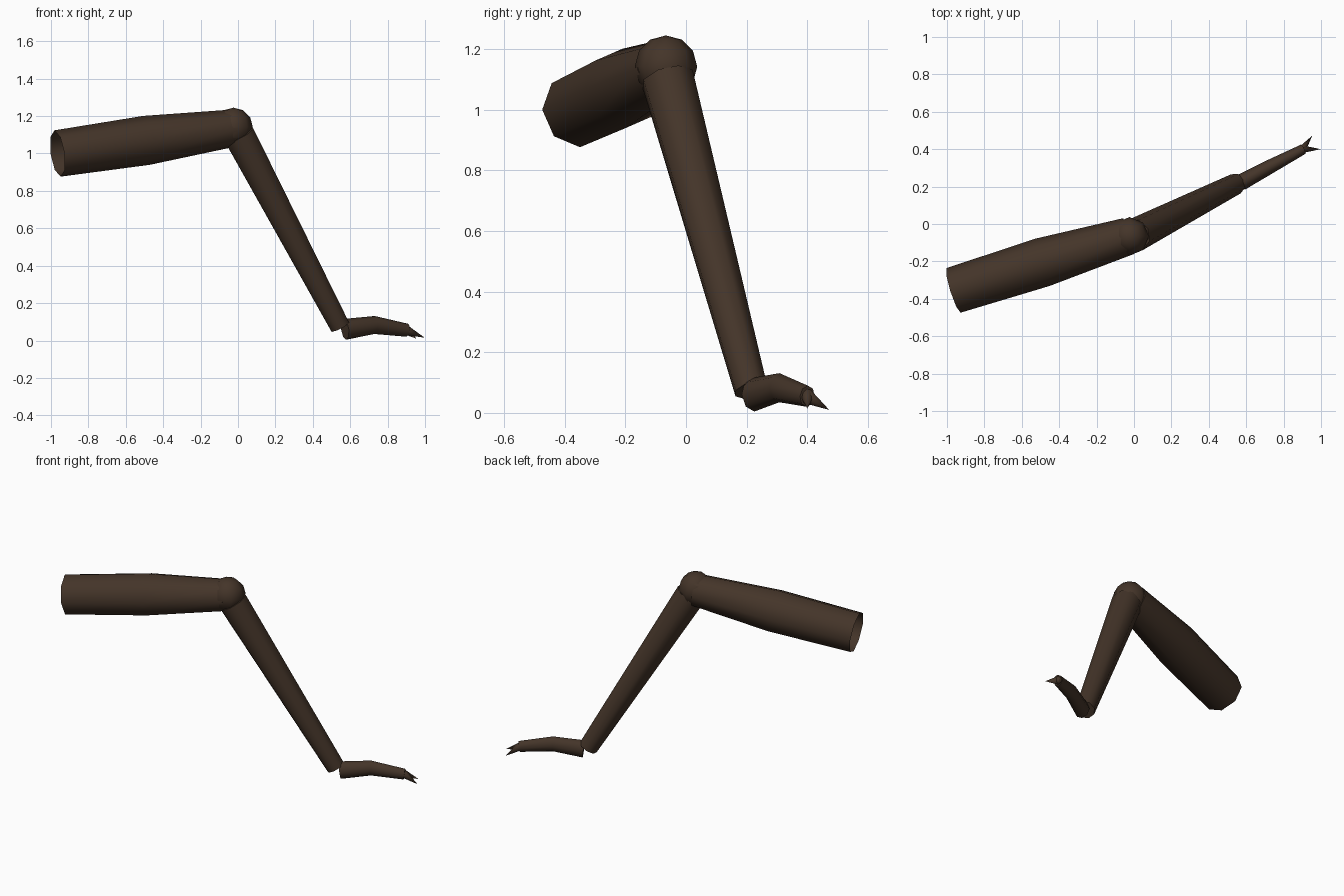
import bpy, bmesh, math
from mathutils import Vector

if "Cube" in bpy.data.objects:
    bpy.data.objects.remove(bpy.data.objects["Cube"])

SIDES = 8
brown = bpy.data.materials.new("dark brown")
brown.use_nodes = True
colour = (0.058, 0.035, 0.022, 1)
brown.diffuse_color = colour
bsdf = brown.node_tree.nodes["Principled BSDF"]
bsdf.inputs["Base Color"].default_value = colour
bsdf.inputs["Roughness"].default_value = 0.9


def finish(name, bm):
    """Turn the bmesh into a smooth shaded object."""
    bmesh.ops.recalc_face_normals(bm, faces=bm.faces[:])
    mesh = bpy.data.meshes.new(name)
    bm.to_mesh(mesh)
    bm.free()
    mesh.materials.append(brown)
    obj = bpy.data.objects.new(name, mesh)
    bpy.context.collection.objects.link(obj)
    bpy.ops.object.select_all(action='DESELECT')
    obj.select_set(True)
    bpy.context.view_layer.objects.active = obj
    bpy.ops.object.shade_smooth_by_angle(angle=math.radians(60))
    return obj


def tube(name, stations, width=1.0, cap_start=True):
    """Octagonal tube through (centre, radius) stations; a zero radius makes a tip."""
    bm = bmesh.new()
    centres = [Vector(c) for c, r in stations]
    rings = []
    for i, (c, r) in enumerate(stations):
        axis = (centres[min(i + 1, len(centres) - 1)] - centres[max(i - 1, 0)]).normalized()
        side = axis.cross(Vector((0, 0, 1))).normalized()
        up = side.cross(axis)
        if r == 0:
            rings.append([bm.verts.new(c)])
            continue
        angles = [math.tau * k / SIDES for k in range(SIDES)]
        rings.append([bm.verts.new(centres[i] + r * (side * width * math.cos(a) + up * math.sin(a)))
                      for a in angles])
    for a, b in zip(rings, rings[1:]):
        for k in range(SIDES):
            n = (k + 1) % SIDES
            if len(b) == 1:
                bm.faces.new((a[k], a[n], b[0]))
            else:
                bm.faces.new((a[k], a[n], b[n], b[k]))
    if cap_start:
        bm.faces.new(rings[0])
    if len(rings[-1]) > 1:
        bm.faces.new(rings[-1])
    return finish(name, bm)


# Upper leg, open where it would join a body
tube("upper_leg", [((-0.965, -0.355, 1.0), 0.125),
                   ((-0.49, -0.205, 1.07), 0.132),
                   ((-0.03, -0.065, 1.135), 0.1)], cap_start=False)

# Knee ball
bm = bmesh.new()
bmesh.ops.create_uvsphere(bm, u_segments=SIDES, v_segments=6, radius=0.103)
bmesh.ops.translate(bm, verts=bm.verts[:], vec=(-0.024, -0.066, 1.142))
finish("knee", bm)

# Lower leg
tube("lower_leg", [((0.005, -0.06, 1.1), 0.09),
                   ((0.545, 0.215, 0.075), 0.057)])

# Foot and toe
tube("foot", [((0.572, 0.222, 0.06), 0.056),
              ((0.73, 0.308, 0.083), 0.048),
              ((0.905, 0.4, 0.055), 0.035)], width=0.78)

# Claws
for name, tip in (("left_claw", (0.998, 0.4, 0.015)), ("right_claw", (0.953, 0.472, 0.01))):
    tube(name, [((0.9, 0.4, 0.055), 0.026), (tip, 0)], width=0.8)
